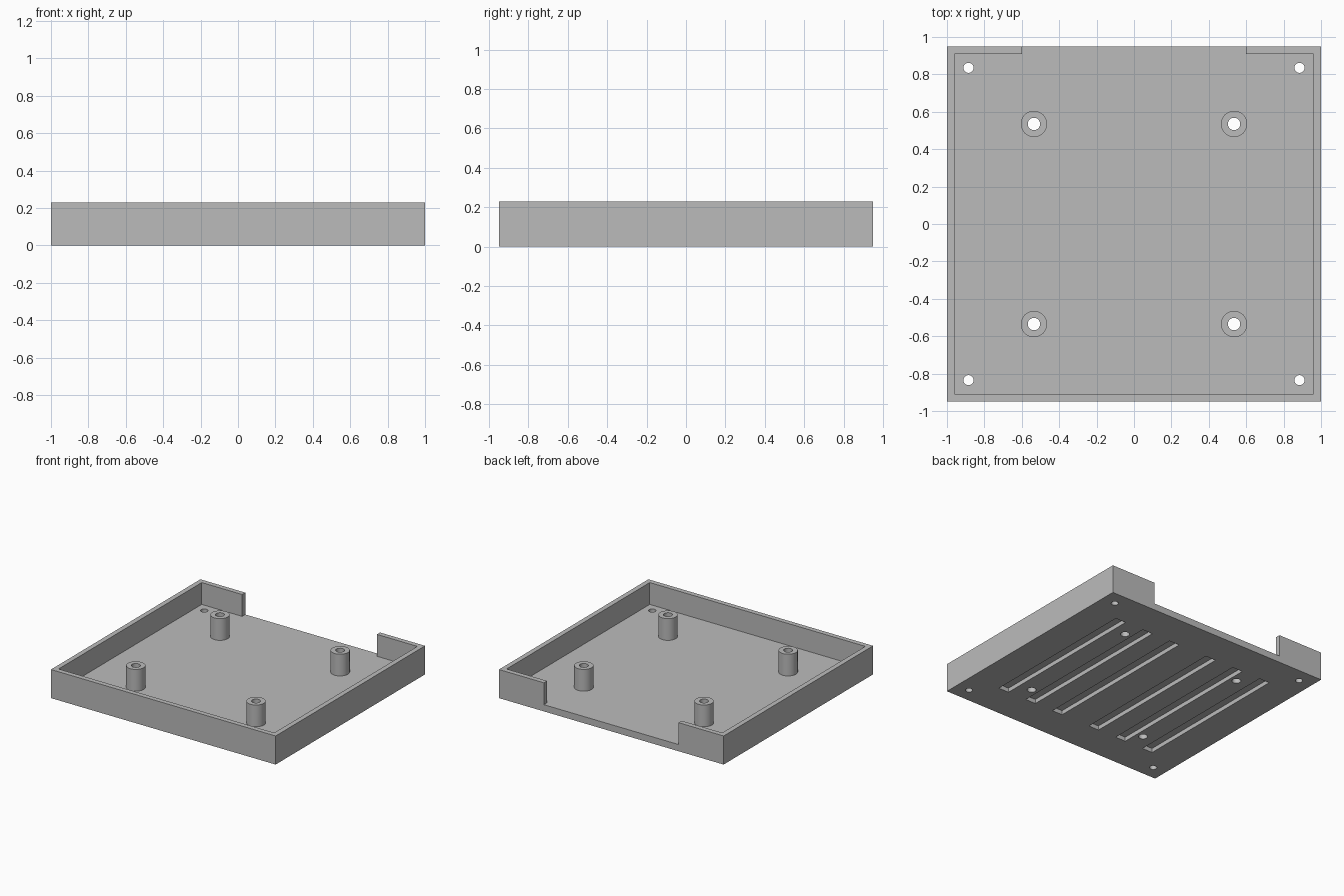
import bpy
import bmesh
from math import cos, sin, pi, radians

cube = bpy.data.objects.get("Cube")
if cube:
    bpy.data.objects.remove(cube, do_unlink=True)

# Overall sizes
HALF_X, HALF_Y, HEIGHT = 1.0, 0.95, 0.23
WALL, FLOOR, GROOVE = 0.04, 0.054, 0.034
NOTCH = 0.6
POST, CORNER = 0.535, (0.885, 0.835)

grey = bpy.data.materials.new("plain grey")
grey.use_nodes = True
colour = (0.5, 0.5, 0.5, 1)
grey.diffuse_color = colour
grey.node_tree.nodes["Principled BSDF"].inputs["Base Color"].default_value = colour


def rectangle(x0, x1, y0, y1):
    return [(x0, y0), (x1, y0), (x1, y1), (x0, y1)]


def circle(x, y, radius, sides=48):
    return [(x + radius * cos(2 * pi * i / sides), y + radius * sin(2 * pi * i / sides))
            for i in range(sides)]


def four(px, py, radius):
    """Circles mirrored into all four quadrants."""
    return [circle(sx * px, sy * py, radius) for sx in (-1, 1) for sy in (-1, 1)]


def prisms(name, outlines, z0, z1):
    """One object made of outlines extruded from z0 to z1."""
    bm = bmesh.new()
    for outline in outlines:
        face = bm.faces.new([bm.verts.new((x, y, z0)) for x, y in outline])
        result = bmesh.ops.extrude_face_region(bm, geom=[face], use_keep_orig=True)
        top = [v for v in result["geom"] if isinstance(v, bmesh.types.BMVert)]
        bmesh.ops.translate(bm, verts=top, vec=(0, 0, z1 - z0))
    bmesh.ops.recalc_face_normals(bm, faces=bm.faces)
    mesh = bpy.data.meshes.new(name)
    bm.to_mesh(mesh)
    bm.free()
    mesh.materials.append(grey)
    obj = bpy.data.objects.new(name, mesh)
    bpy.context.collection.objects.link(obj)
    return obj


def combine(target, tool, operation):
    """Apply a boolean and remove the tool."""
    mod = target.modifiers.new(tool.name, 'BOOLEAN')
    mod.operation = operation
    mod.solver = 'EXACT'
    mod.object = tool
    bpy.context.view_layer.objects.active = target
    bpy.ops.object.modifier_apply(modifier=mod.name)
    bpy.data.objects.remove(tool, do_unlink=True)


# Tray block
tray = prisms("tray", [rectangle(-HALF_X, HALF_X, -HALF_Y, HALF_Y)], 0, HEIGHT)

# Hollow inside, with the wide opening through the back wall
ix, iy = HALF_X - WALL, HALF_Y - WALL
inside = [(-ix, -iy), (ix, -iy), (ix, iy), (NOTCH, iy), (NOTCH, HALF_Y + 0.1),
          (-NOTCH, HALF_Y + 0.1), (-NOTCH, iy), (-ix, iy)]
combine(tray, prisms("hollow", [inside], FLOOR, HEIGHT + 0.1), 'DIFFERENCE')

# Mounting posts
combine(tray, prisms("posts", four(POST, POST, 0.07), FLOOR - 0.01, HEIGHT - 0.001), 'UNION')

# Screw holes through the posts and the corners
holes = four(POST, POST, 0.033) + four(*CORNER, 0.027)
combine(tray, prisms("holes", holes, -0.1, HEIGHT + 0.1), 'DIFFERENCE')

# Long grooves under the floor
grooves = [rectangle(s * x - 0.046, s * x + 0.046, -0.67, 0.67)
           for s in (-1, 1) for x in (0.175, 0.432, 0.69)]
combine(tray, prisms("grooves", grooves, -0.1, GROOVE), 'DIFFERENCE')

# Smooth round walls, sharp edges
bpy.ops.object.select_all(action='DESELECT')
tray.select_set(True)
bpy.context.view_layer.objects.active = tray
bpy.ops.object.shade_smooth_by_angle(angle=radians(30))
